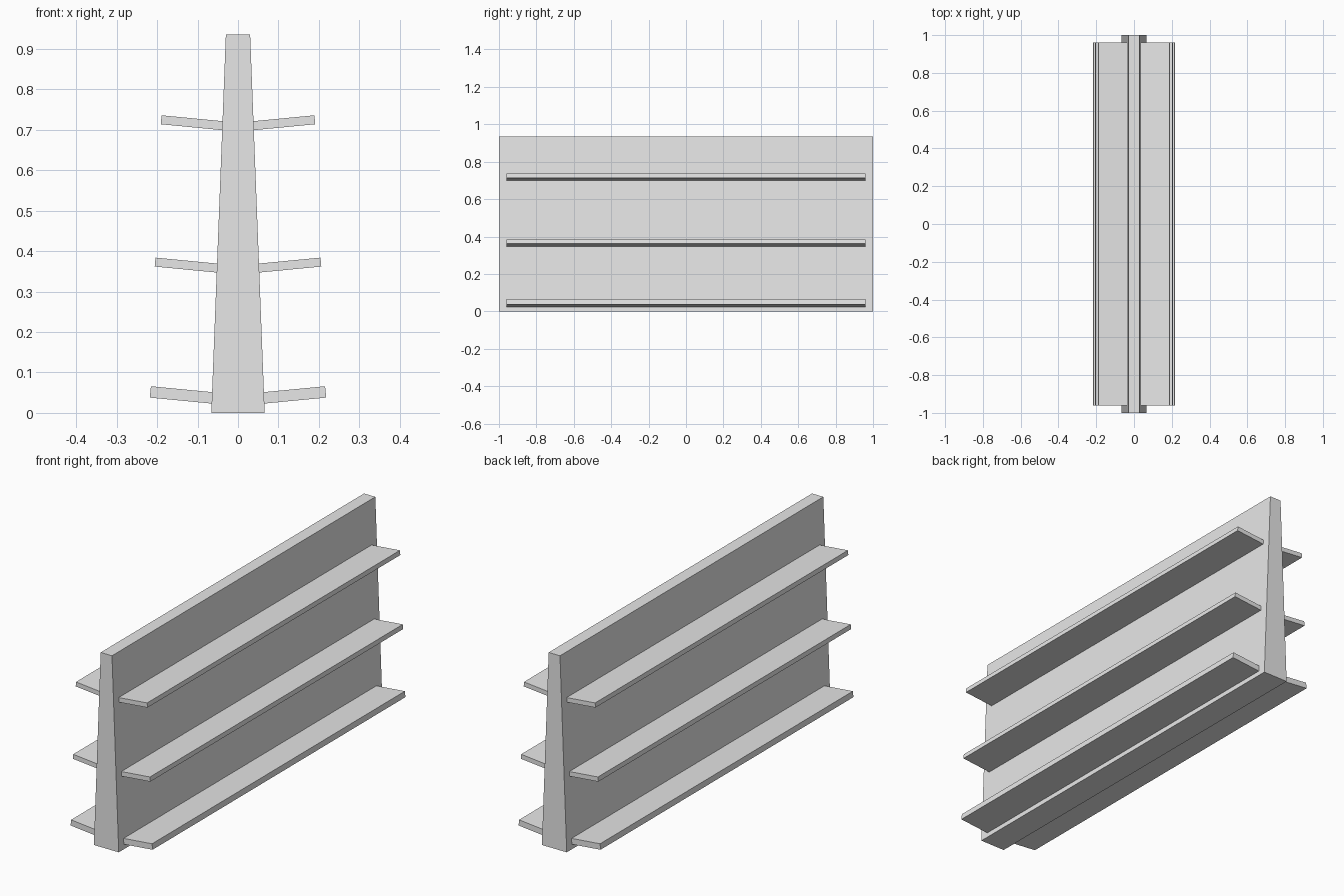
import bpy
import bmesh

cube = bpy.data.objects.get("Cube")
if cube:
    bpy.data.objects.remove(cube, do_unlink=True)

grey = bpy.data.materials.new("light grey")
grey.use_nodes = True
grey.diffuse_color = (0.8, 0.8, 0.8, 1)
grey.node_tree.nodes["Principled BSDF"].inputs["Base Color"].default_value = grey.diffuse_color


def extrude_profile(name, profile, half_length):
    """Closed x/z outline swept along y."""
    bm = bmesh.new()
    face = bm.faces.new([bm.verts.new((x, -half_length, z)) for x, z in profile])
    swept = bmesh.ops.extrude_face_region(bm, geom=[face])["geom"]
    verts = [v for v in swept if isinstance(v, bmesh.types.BMVert)]
    bmesh.ops.translate(bm, verts=verts, vec=(0, 2 * half_length, 0))
    bmesh.ops.recalc_face_normals(bm, faces=bm.faces)
    mesh = bpy.data.meshes.new(name)
    bm.to_mesh(mesh)
    bm.free()
    mesh.materials.append(grey)
    obj = bpy.data.objects.new(name, mesh)
    bpy.context.collection.objects.link(obj)


# Tapered centre panel
BASE, TOP, HEIGHT = 0.066, 0.03, 0.935
extrude_profile("centre_panel",
                [(-BASE, 0), (BASE, 0), (TOP, HEIGHT), (-TOP, HEIGHT)], 1.0)

# Tilted shelves: inner underside height, outer reach, thickness
shelves = {
    "bottom": (0.023, 0.218, 0.028),
    "middle": (0.347, 0.206, 0.022),
    "top": (0.699, 0.191, 0.022),
}
RISE = 0.096  # slope of the shelf boards
for level, (z, reach, thick) in shelves.items():
    inner = BASE + (TOP - BASE) * (z + thick) / HEIGHT
    lift = (reach - inner) * RISE
    for side, s in (("left", 1), ("right", -1)):
        lean = thick * RISE
        extrude_profile(f"{level}_shelf_{side}", [
            (s * inner, z), (s * reach, z + lift),
            (s * (reach - lean), z + lift + thick), (s * (inner - lean), z + thick)], 0.96)
